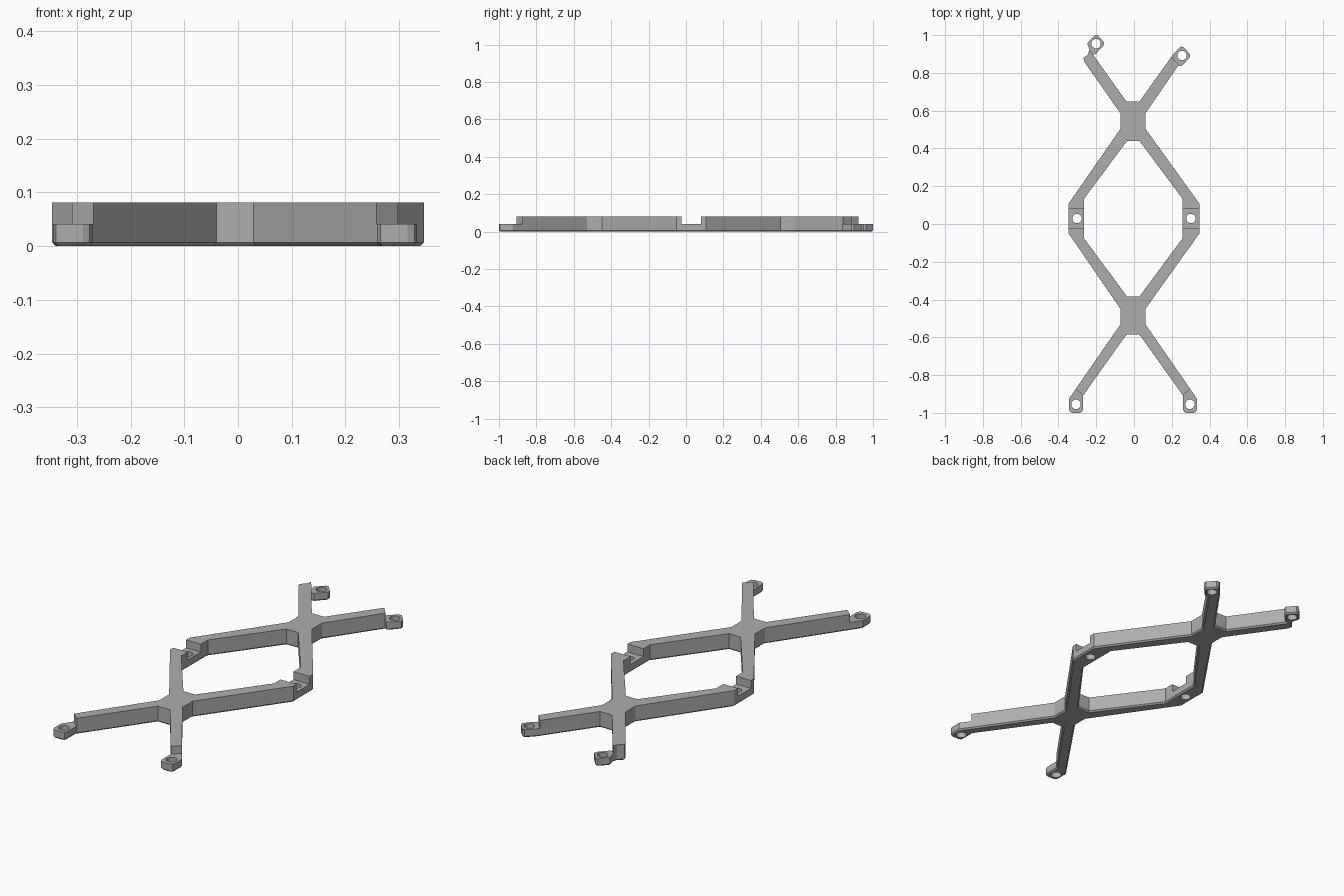
import bpy, bmesh
from mathutils import Vector

if "Cube" in bpy.data.objects:
    bpy.data.objects.remove(bpy.data.objects["Cube"], do_unlink=True)

HEIGHT, STEP, CHAMFER = 0.081, 0.041, 0.007
MID = -0.0055  # mirror line of the lower arms

grey = bpy.data.materials.new("grey_plastic")
grey.use_nodes = True
grey.diffuse_color = (0.42, 0.42, 0.42, 1)
grey.node_tree.nodes["Principled BSDF"].inputs["Base Color"].default_value = (0.42, 0.42, 0.42, 1)


def mirrored(points, axis=MID):
    return [(2 * axis - x, y) for x, y in reversed(points)]


def inset(points, d):
    """Shift a closed loop towards its left side by d, with mitred corners."""
    pts = [Vector(p) for p in points]
    out = []
    for i, p in enumerate(pts):
        a = (p - pts[i - 1]).normalized()
        b = (pts[(i + 1) % len(pts)] - p).normalized()
        na, nb = Vector((-a.y, a.x)), Vector((-b.y, b.x))
        out.append(p + (na + nb) * d / (1 + na.dot(nb)))
    return out


def add_ring(bm, points, z):
    verts = [bm.verts.new((p[0], p[1], z)) for p in points]
    edges = [bm.edges.new((verts[i - 1], verts[i])) for i in range(len(verts))]
    return verts, edges


def add_solid(bm, loops, z0, z1, chamfer=0):
    """Extrude loops into a capped solid, with an optional bottom chamfer."""
    bottom, top = [], []
    for loop in loops:
        rings = [add_ring(bm, loop, z0 + chamfer), add_ring(bm, loop, z1)]
        if chamfer:
            rings.insert(0, add_ring(bm, inset(loop, chamfer), z0))
        for (lo, _), (hi, _) in zip(rings, rings[1:]):
            for i in range(len(lo)):
                bm.faces.new((lo[i - 1], lo[i], hi[i], hi[i - 1]))
        bottom += rings[0][1]
        top += rings[-1][1]
    for edges in (bottom, top):
        bmesh.ops.triangle_fill(bm, use_beauty=True, edges=edges)


def make_object(name, bm):
    bmesh.ops.recalc_face_normals(bm, faces=bm.faces)
    mesh = bpy.data.meshes.new(name)
    bm.to_mesh(mesh)
    bm.free()
    mesh.materials.append(grey)
    obj = bpy.data.objects.new(name, mesh)
    bpy.context.scene.collection.objects.link(obj)
    return obj


# Outline pieces, counter-clockwise
lower_right = [(0.029, -0.585), (0.259, -0.908), (0.259, -0.98), (0.265, -0.994),
               (0.277, -1.0), (0.315, -1.0), (0.328, -0.994), (0.333, -0.98),
               (0.333, -0.925), (0.06, -0.53), (0.06, -0.45)]
right_post = [(0.346, -0.05), (0.346, 0.108)]
right_hub = [(0.06, 0.505), (0.06, 0.585)]
upper_right = [(0.235, 0.84), (0.248, 0.836), (0.262, 0.845), (0.297, 0.885),
               (0.297, 0.898), (0.262, 0.937), (0.248, 0.939), (0.207, 0.898),
               (0.029, 0.648)]
upper_left = [(-0.04, 0.648), (-0.217, 0.897), (-0.203, 0.9), (-0.159, 0.948),
              (-0.159, 0.962), (-0.192, 1.0), (-0.207, 1.0), (-0.245, 0.96),
              (-0.245, 0.948), (-0.236, 0.924), (-0.243, 0.9), (-0.268, 0.876),
              (-0.262, 0.857)]
outline = (lower_right + right_post + right_hub + upper_right + upper_left
           + mirrored(right_hub) + mirrored(right_post, 0) + mirrored(lower_right))

# Central diamond opening, clockwise
opening_right = [(0.029, 0.44), (0.256, 0.135), (0.256, -0.077), (0.029, -0.384)]
opening = opening_right + mirrored(opening_right, -0.004)

bm = bmesh.new()
add_solid(bm, [outline, opening], 0, HEIGHT, CHAMFER)
frame = make_object("cross_brace_frame", bm)

# Cutters lowering the screw tabs and side pads
foot = [(0.347, -0.833), (0.212, -0.944), (0.212, -1.1), (0.45, -1.1), (0.45, -0.833)]
pad = [(0.2, -0.025), (0.45, -0.025), (0.45, 0.079), (0.2, 0.079)]
end_right = [(0.13, 0.965), (0.305, 0.765), (0.6, 0.9), (0.4, 1.1)]
end_left = [(-0.3, 1.002), (-0.185, 0.857), (-0.1, 0.9), (-0.1, 1.1), (-0.3, 1.1)]
bm = bmesh.new()
for shape in (foot, mirrored(foot), pad, mirrored(pad, 0), end_right, end_left):
    add_solid(bm, [shape], STEP, 0.2)
notches = make_object("tab_notch_cutter", bm)

# Screw holes
bm = bmesh.new()
for x, y in ((-0.307, -0.955), (0.296, -0.955), (-0.302, 0.029), (0.302, 0.029),
             (0.254, 0.892), (-0.201, 0.955)):
    made = bmesh.ops.create_cone(bm, cap_ends=True, segments=32, radius1=0.025,
                                 radius2=0.025, depth=0.4)
    bmesh.ops.translate(bm, verts=made["verts"], vec=(x, y, 0))
holes = make_object("screw_hole_cutter", bm)

# Apply the cuts and drop the cutters
for cutter in (notches, holes):
    cutter.hide_render = True
    mod = frame.modifiers.new(cutter.name, 'BOOLEAN')
    mod.operation, mod.solver, mod.object = 'DIFFERENCE', 'EXACT', cutter
bpy.context.view_layer.update()
cut = bpy.data.meshes.new_from_object(frame.evaluated_get(bpy.context.evaluated_depsgraph_get()))
frame.modifiers.clear()
frame.data = cut
for cutter in (notches, holes):
    bpy.data.objects.remove(cutter, do_unlink=True)

# Smooth the round holes, keep the corners crisp
bpy.ops.object.select_all(action='DESELECT')
frame.select_set(True)
bpy.context.view_layer.objects.active = frame
bpy.ops.object.shade_smooth_by_angle(angle=0.4)
